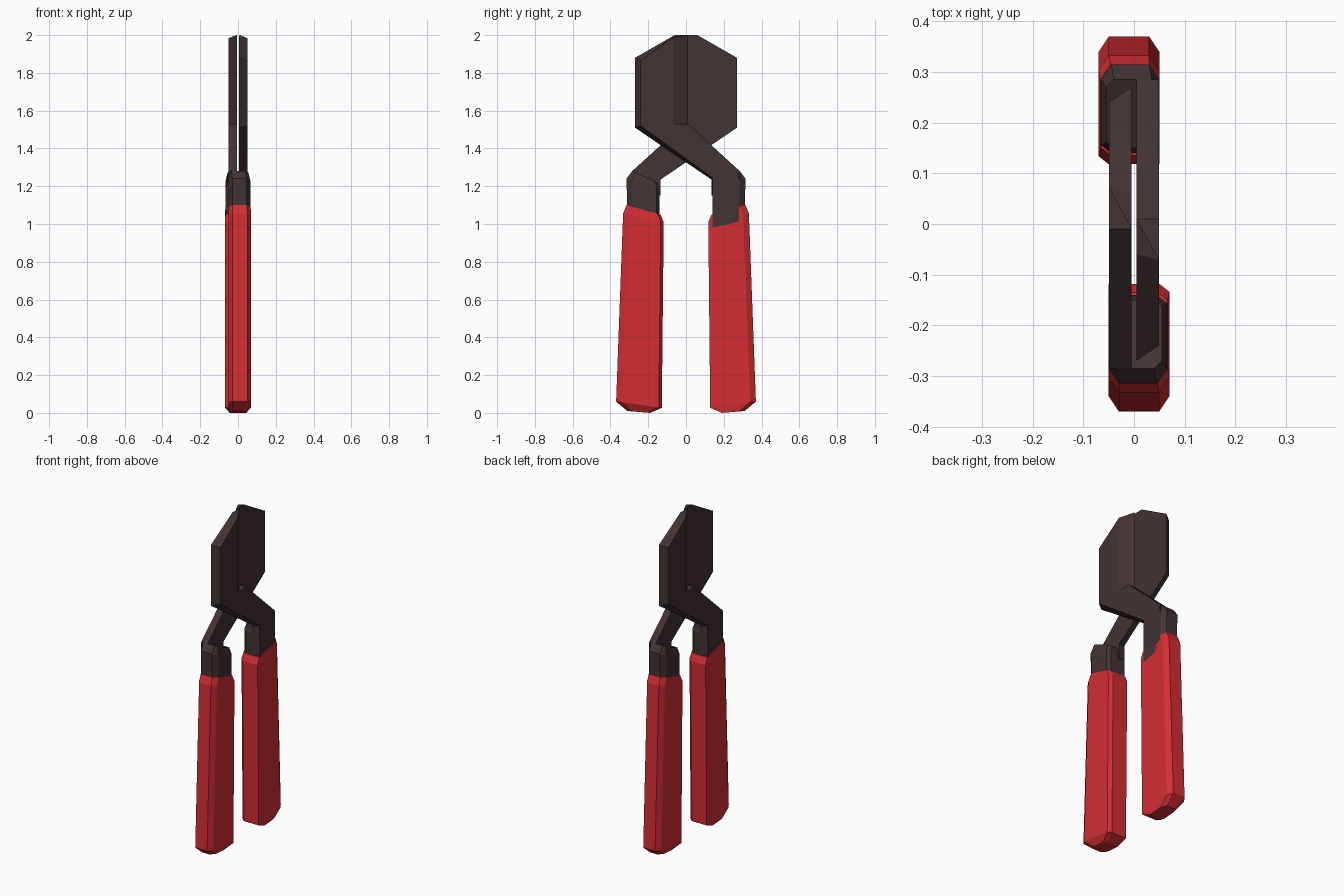
import bpy, bmesh
from math import pi
from mathutils import Matrix

if "Cube" in bpy.data.objects:
    bpy.data.objects.remove(bpy.data.objects["Cube"])


def material(name, rgb):
    m = bpy.data.materials.new(name)
    m.diffuse_color = (*rgb, 1)
    m.use_nodes = True
    m.node_tree.nodes["Principled BSDF"].inputs["Base Color"].default_value = m.diffuse_color
    return m


STEEL = material("dark_steel", (0.055, 0.033, 0.033))
RED = material("red_grip", (0.65, 0.027, 0.033))


def add_pair(name, bm, mat):
    """Make the part and its twin, turned half a circle about z."""
    bmesh.ops.recalc_face_normals(bm, faces=bm.faces[:])
    for side, angle in (("a", 0), ("b", pi)):
        me = bpy.data.meshes.new(f"{name}_{side}")
        bm.to_mesh(me)
        me.transform(Matrix.Rotation(angle, 4, 'Z'))
        me.materials.append(mat)
        bpy.context.collection.objects.link(bpy.data.objects.new(me.name, me))
    bm.free()


def section(x0, x1, yi, yo, zi, zo, c=0.02, d=0.03):
    """Seven-sided ring, chamfered on three corners, tilted from zi to zo."""
    pts = [(x1, yi), (x0 + c, yi), (x0, yi + c * 0.8), (x0, yo - d),
           (x0 + c, yo), (x1 - c, yo), (x1, yo - d)]
    return [(x, y, zi + (zo - zi) * (y - yi) / (yo - yi)) for x, y in pts]


def loft(rings):
    bm = bmesh.new()
    vs = [[bm.verts.new(p) for p in r] for r in rings]
    n = len(vs[0])
    for a, b in zip(vs, vs[1:]):
        for i in range(n):
            bm.faces.new((a[i], a[(i + 1) % n], b[(i + 1) % n], b[i]))
    bm.faces.new(vs[0])
    bm.faces.new(vs[-1])
    return bm


# Jaw with its crossing arm: outer outline (capitals) and inner outline
XO, XI = 0.049, 0.005
outer = {"A": (-0.24, 1.52), "B": (-0.24, 1.865), "C": (-0.07, 1.985),
         "D": (-0.07, 1.53), "E": (0.01, 1.53), "G": (0.285, 1.28),
         "H": (0.285, 1.15), "I": (0.14, 1.15), "J": (0.14, 1.245)}
inner = {"a": (-0.27, 1.51), "b": (-0.27, 1.88), "c": (-0.06, 2.0),
         "t": (0.01, 2.0), "f": (0.01, 1.53), "g": (0.285, 1.28),
         "h": (0.285, 1.15), "i": (0.135, 1.15), "j": (0.135, 1.235)}
bm = bmesh.new()
v = {k: bm.verts.new((XO, *p)) for k, p in outer.items()}
v.update({k: bm.verts.new((XI, *p)) for k, p in inner.items()})
for face in ("ABCDEGHIJ", "abctfghij", "AabB", "BbcC", "Cct", "CtfD", "DfE",
             "EfgG", "GghH", "HhiI", "IijJ", "JjaA"):
    bm.faces.new([v[k] for k in face])
add_pair("jaw_and_arm", bm, STEEL)

# Neck block between arm and grip
add_pair("neck", loft([
    section(-0.065, 0.05, 0.14, 0.31, 0.98, 1.02),
    section(-0.065, 0.05, 0.14, 0.315, 1.185, 1.24),
    section(-0.055, 0.05, 0.15, 0.285, 1.22, 1.28, 0.015, 0.015)]), STEEL)

# Grip sleeve
add_pair("grip", loft([
    section(-0.045, 0.045, 0.19, 0.31, 0.0, 0.01),
    section(-0.07, 0.05, 0.128, 0.37, 0.027, 0.06),
    section(-0.07, 0.05, 0.118, 0.333, 1.01, 1.055),
    section(-0.066, 0.05, 0.135, 0.315, 1.05, 1.1)]), RED)
